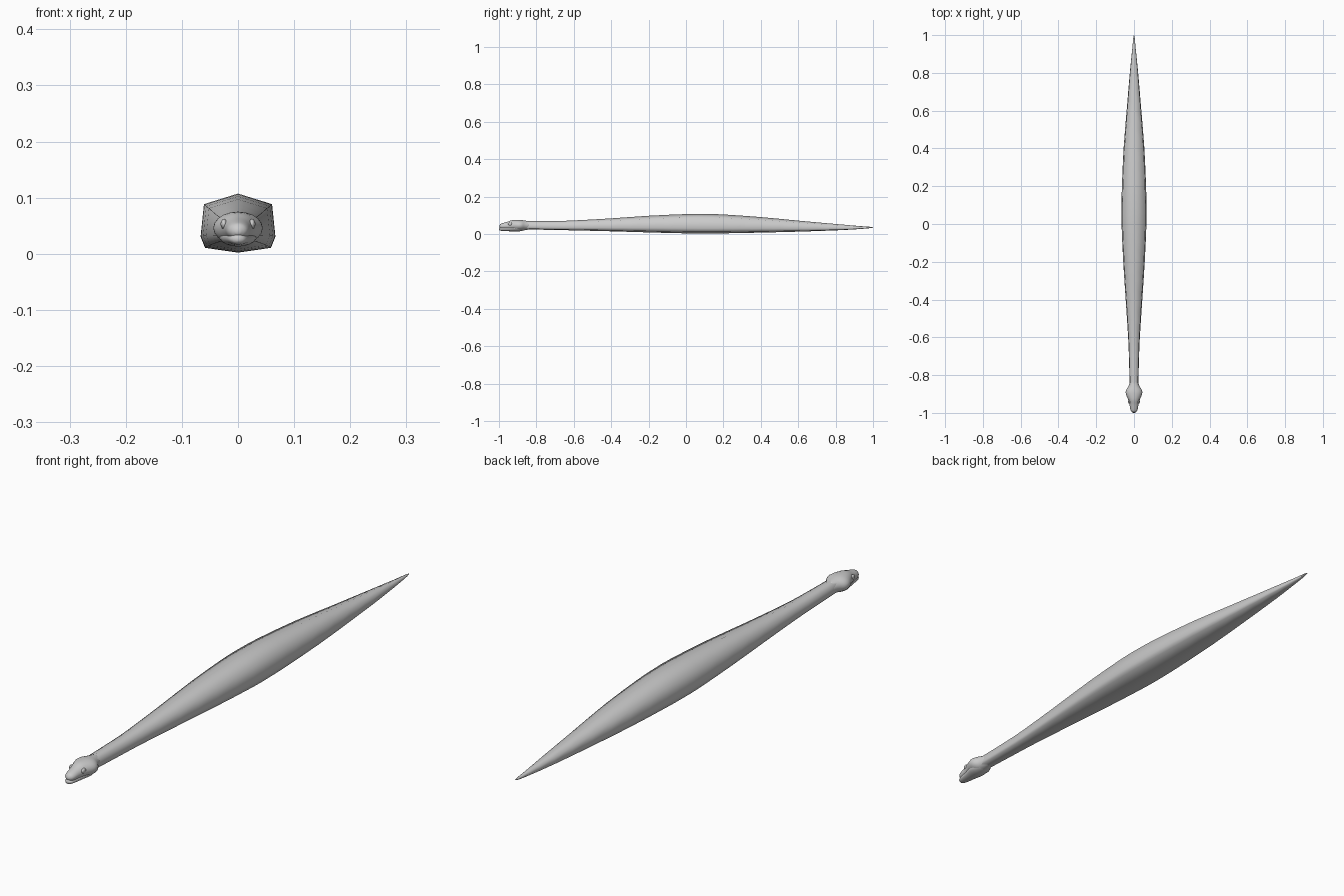
import bpy, math

def loft(name, stations, section, steps=1):
    """Skin a closed section along y; station = (y, half width, z low, z high)."""
    rings = []
    for i in range(len(stations) - 1):
        p = [stations[max(0, min(len(stations) - 1, i + k))] for k in (-1, 0, 1, 2)]
        for s in range(steps):
            t = s / steps
            rings.append([0.5 * (2 * b + (c - a) * t + (2 * a - 5 * b + 4 * c - d) * t * t
                          + (3 * b - a - 3 * c + d) * t ** 3) for a, b, c, d in zip(*p)])
    rings.append(stations[-1])
    n = len(section)
    verts = [(u * w, y, lo + v * (hi - lo)) for y, w, lo, hi in rings for u, v in section]
    faces = [(r * n + j, r * n + (j + 1) % n, (r + 1) * n + (j + 1) % n, (r + 1) * n + j)
             for r in range(len(rings) - 1) for j in range(n)]
    faces += [tuple(reversed(range(n))), tuple(range(len(verts) - n, len(verts)))]
    me = bpy.data.meshes.new(name)
    me.from_pydata(verts, [], faces)
    me.polygons.foreach_set("use_smooth", [True] * len(faces))
    ob = bpy.data.objects.new(name, me)
    bpy.context.collection.objects.link(ob)
    return ob

def ball(name, loc, scale):
    bpy.ops.mesh.primitive_uv_sphere_add(segments=16, ring_count=10, radius=1, location=loc)
    ob = bpy.context.object
    ob.name = name
    ob.scale = scale
    bpy.ops.object.shade_smooth()
    return ob

# Eight-sided body, flat-sided with ridged back and belly
half = [(0.88, 0.08), (1, 0.27), (0.91, 0.82)]
octagon = [(0, 0)] + half + [(0, 1)] + [(-u, v) for u, v in reversed(half)]
body = [(-0.90, 0.022, 0.026, 0.070), (-0.84, 0.023, 0.024, 0.069), (-0.70, 0.027, 0.021, 0.069),
        (-0.60, 0.031, 0.019, 0.072), (-0.40, 0.044, 0.014, 0.083), (-0.20, 0.057, 0.008, 0.097),
        (0.0, 0.066, 0.003, 0.106), (0.10, 0.066, 0.002, 0.107), (0.20, 0.064, 0.003, 0.104),
        (0.40, 0.055, 0.007, 0.090), (0.60, 0.039, 0.012, 0.071), (0.80, 0.022, 0.019, 0.053),
        (0.93, 0.009, 0.026, 0.042), (0.985, 0.004, 0.031, 0.038), (1.0, 0.001, 0.034, 0.036)]
loft("body", body, octagon, 2)

# Rounded head with broad cheeks and narrow snout
circle = [(math.sin(a), 0.5 - 0.5 * math.cos(a)) for a in
          (2 * math.pi * k / 20 for k in range(20))]
head = [(-0.998, 0.004, 0.036, 0.044), (-0.992, 0.014, 0.029, 0.053), (-0.98, 0.020, 0.025, 0.058),
        (-0.955, 0.024, 0.022, 0.065), (-0.93, 0.031, 0.019, 0.073), (-0.90, 0.043, 0.017, 0.075),
        (-0.88, 0.042, 0.017, 0.074), (-0.86, 0.030, 0.020, 0.071), (-0.835, 0.021, 0.025, 0.067)]
loft("head", head, circle, 3)

# Lower jaw
jaw = [(-1.0, 0.003, 0.023, 0.030), (-0.995, 0.012, 0.018, 0.034), (-0.98, 0.018, 0.016, 0.037),
       (-0.94, 0.025, 0.014, 0.042), (-0.90, 0.034, 0.013, 0.050), (-0.87, 0.027, 0.018, 0.050),
       (-0.85, 0.014, 0.026, 0.046)]
loft("lower_jaw", jaw, circle, 3)

# Eyes
for side, label in ((-1, "left"), (1, "right")):
    ball("eye_" + label, (side * 0.025, -0.94, 0.053), (0.006, 0.011, 0.009))
